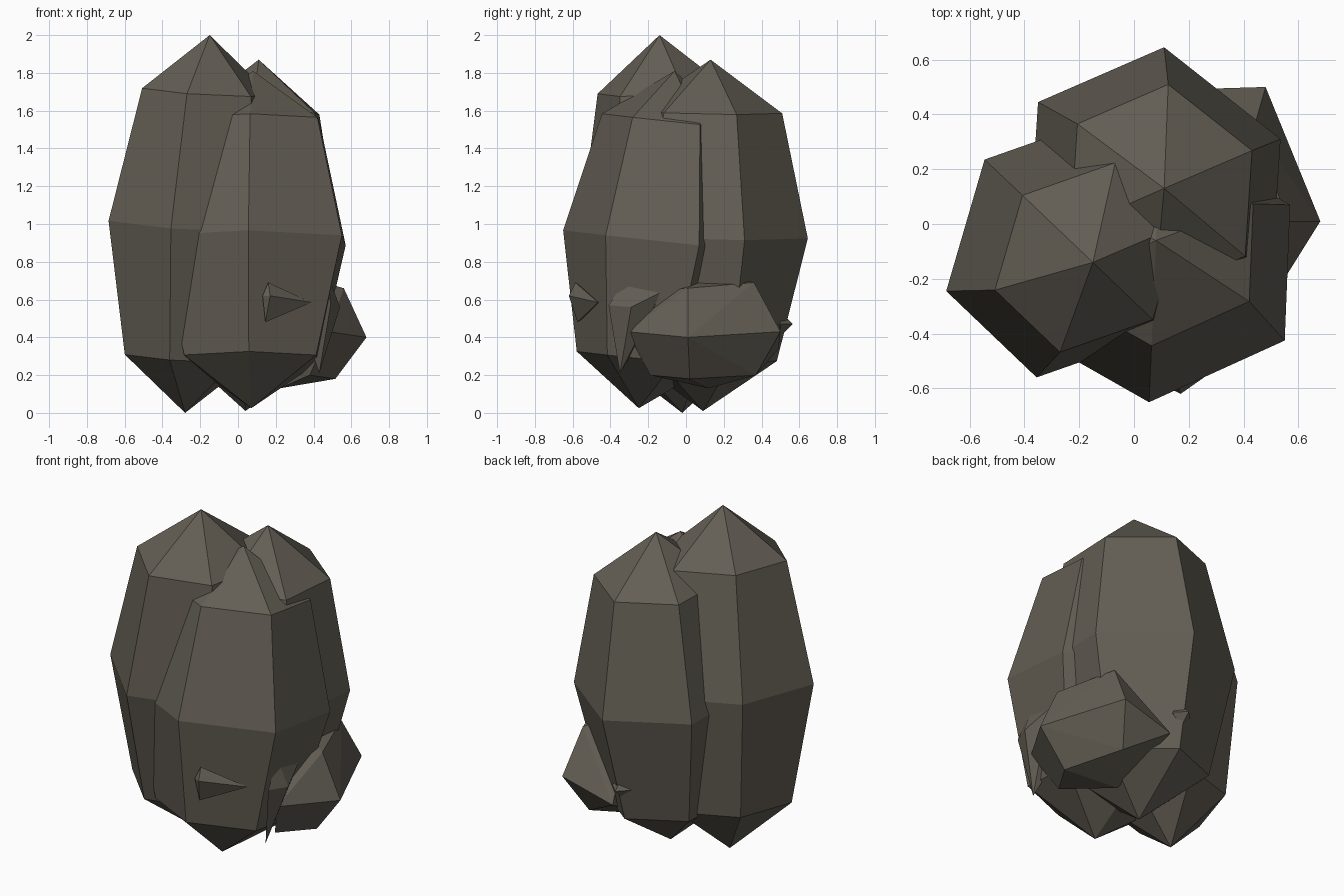
import bpy, bmesh
from mathutils import Vector

if "Cube" in bpy.data.objects:
    bpy.data.objects.remove(bpy.data.objects["Cube"])

stone = bpy.data.materials.new("dark warm grey stone")
stone.diffuse_color = (0.125, 0.112, 0.089, 1)
stone.use_nodes = True
stone.node_tree.nodes["Principled BSDF"].inputs["Base Color"].default_value = stone.diffuse_color


def finish(name, bm):
    bmesh.ops.recalc_face_normals(bm, faces=bm.faces)
    mesh = bpy.data.meshes.new(name)
    bm.to_mesh(mesh)
    bm.free()
    mesh.materials.append(stone)
    obj = bpy.data.objects.new(name, mesh)
    bpy.context.collection.objects.link(obj)
    return obj


def crystal(name, bottom, top, a, b):
    """Six-sided pointed crystal; a and b are two neighbouring middle corners."""
    bottom, top = Vector(bottom), Vector(top)
    axis = top - bottom
    a, b = Vector(a), Vector(b)
    corners = [a, b, b - a, -a, -b, a - b]
    bm = bmesh.new()
    rings = []
    for t, scale in ((0.147, 0.72), (0.498, 1.0), (0.852, 0.72)):
        ring = []
        for c in corners:
            lift = -(c.x * axis.x + c.y * axis.y) / axis.z  # ring square to the axis
            ring.append(bm.verts.new(bottom + axis * t + Vector((c.x, c.y, lift)) * scale))
        rings.append(ring)
    tip, foot = bm.verts.new(top), bm.verts.new(bottom)
    for i in range(6):
        j = (i + 1) % 6
        for low, high in zip(rings, rings[1:]):
            bm.faces.new((low[i], low[j], high[j], high[i]))
        bm.faces.new((rings[2][i], rings[2][j], tip))
        bm.faces.new((rings[0][j], rings[0][i], foot))
    return finish(name, bm)


def chunk(name, points):
    """Rough faceted stone: the hull of a few corner points."""
    bm = bmesh.new()
    for p in points:
        bm.verts.new(p)
    bmesh.ops.convex_hull(bm, input=bm.verts[:])
    loose = [v for v in bm.verts if not v.link_faces]
    bmesh.ops.delete(bm, geom=loose, context='VERTS')
    bmesh.ops.dissolve_limit(bm, angle_limit=0.06, verts=bm.verts[:], edges=bm.edges[:])
    return finish(name, bm)


# Three large leaning crystals
crystal("left_crystal", (-0.28, -0.02, 0.0), (-0.15, -0.14, 2.0), (-0.47, -0.165), (-0.14, -0.48))
crystal("back_crystal", (0.04, 0.09, 0.01), (0.11, 0.13, 1.87), (0.46, 0.20), (0.035, 0.535))
crystal("front_crystal", (0.07, -0.25, 0.025), (0.08, -0.06, 1.81), (-0.02, -0.495), (0.475, -0.27))

# Squat boulder at the right foot
chunk("side_boulder", [
    (0.48, 0.50, 0.43), (0.68, 0.01, 0.40), (0.48, -0.31, 0.43), (0.15, 0.49, 0.34),
    (0.56, 0.01, 0.66), (0.44, 0.36, 0.69), (0.44, -0.10, 0.65), (0.25, 0.15, 0.75),
    (0.515, 0.02, 0.18), (0.39, 0.37, 0.20), (0.38, -0.19, 0.20), (0.22, 0.12, 0.13)])

# Small shards stuck to the crystals
chunk("side_shard", [
    (0.49, -0.41, 0.57), (0.48, -0.31, 0.72), (0.54, -0.29, 0.56),
    (0.50, -0.13, 0.64), (0.43, -0.35, 0.21), (0.35, -0.20, 0.45)])
chunk("front_shard", [
    (0.16, -0.585, 0.69), (0.13, -0.60, 0.62), (0.17, -0.62, 0.62),
    (0.145, -0.575, 0.48), (0.39, -0.465, 0.585), (0.20, -0.42, 0.58)])
r = 0.065
chunk("back_shard", [(0.08 + x * r, 0.50 + y * r, 0.47 + z * r) for x, y, z in
                     ((1, 0, 0), (-1, 0, 0), (0, 1, 0), (0, -1, 0), (0, 0, 1), (0, 0, -1))])
